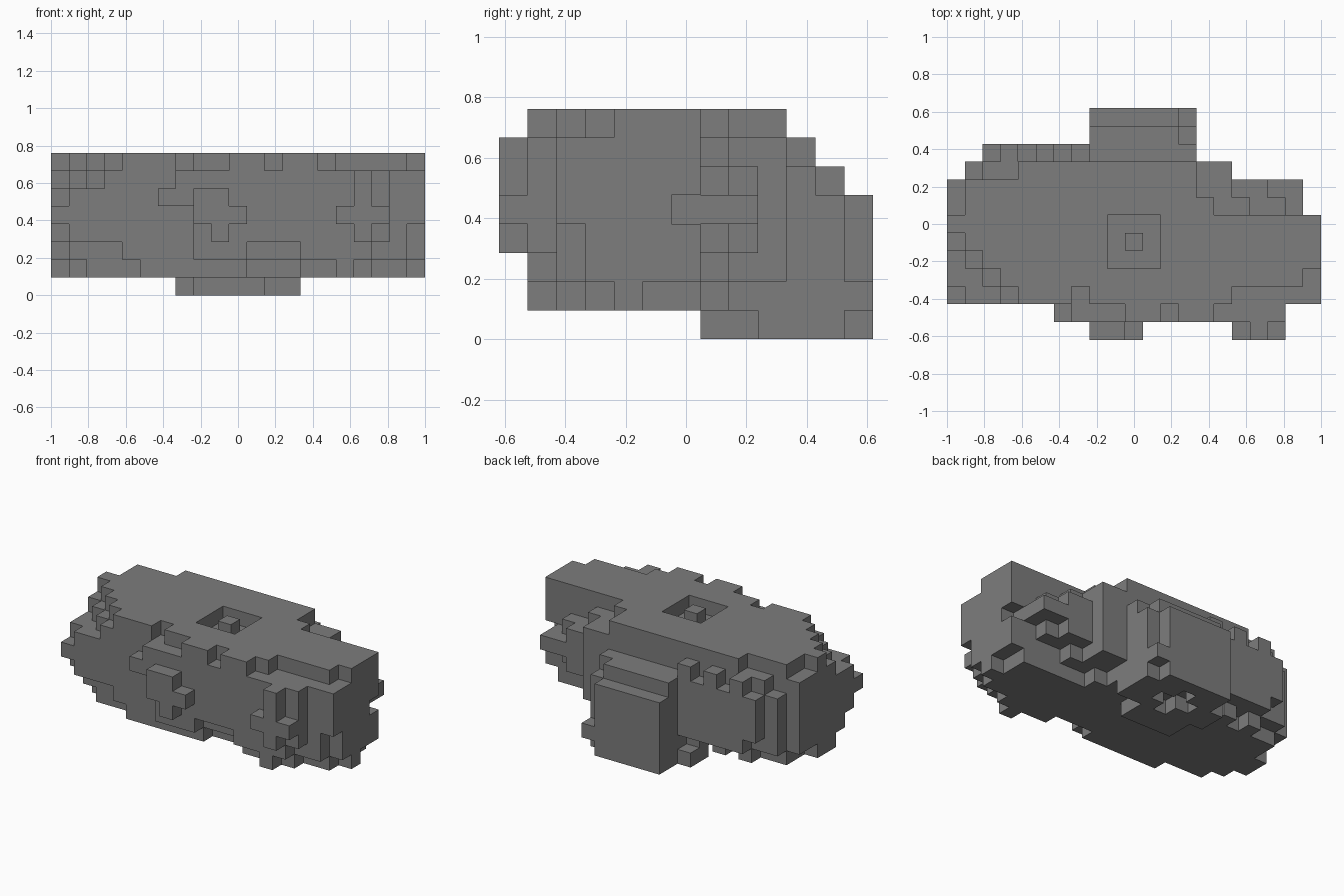
import bpy
import bmesh
from itertools import product
from mathutils import Vector

if "Cube" in bpy.data.objects:
    bpy.data.objects.remove(bpy.data.objects["Cube"])

UNIT = 2 / 21
ORIGIN = Vector((-1, -6.5 * UNIT, 0))
cells = set()


def block(x, y, z):
    """All cells in an inclusive box; each argument is a (first, last) pair."""
    return set(product(*(range(a, b + 1) for a, b in (x, y, z))))


def fill(*box):
    cells.update(block(*box))


def cut(*box):
    cells.difference_update(block(*box))


# main body, with a rear shelf and a stepped front
fill((0, 20), (2, 6), (1, 7))
fill((0, 19), (7, 8), (1, 7))
fill((1, 15), (9, 9), (1, 6))
fill((4, 13), (9, 9), (7, 7))
fill((2, 13), (10, 10), (2, 5))
fill((6, 18), (1, 1), (2, 6))
fill((10, 11), (1, 1), (7, 7))
fill((13, 14), (1, 1), (7, 7))


# diagonal steps at the corners, widest around mid height
def is_worn(x, y, z):
    spread = abs(z - 4)
    if x + y < spread + (3 if z > 5 else 2):
        return True
    if y > 6 and x > 27 - 2 * spread - min(y, 8):
        return True
    return x == 0 and y > 6 and spread > 2


cells = {c for c in cells if not is_worn(*c)}

# upper and lower edges of the front and right end
cut((16, 19), (2, 2), (7, 7))
cut((20, 20), (2, 3), (7, 7))
cut((20, 20), (2, 2), (2, 3))
cut((18, 20), (2, 2), (1, 1))
cut((20, 20), (3, 3), (1, 1))
cut((20, 20), (5, 6), (1, 1))
cut((20, 20), (6, 6), (4, 4))
cut((7, 7), (2, 2), (7, 7))
cut((6, 6), (1, 1), (6, 6))
cut((6, 7), (1, 1), (2, 4))
cut((11, 13), (1, 1), (2, 2))
cut((11, 13), (2, 2), (1, 1))
cut((18, 18), (1, 1), (2, 2))
cut((0, 4), (2, 2), (1, 1))
cut((2, 3), (2, 2), (2, 2))
fill((16, 16), (1, 1), (1, 1))

# ragged upper and lower rear edges
cut((1, 1), (9, 9), (1, 1))
cut((1, 1), (9, 9), (6, 6))
cut((2, 2), (10, 10), (2, 2))
for x in (2, 4, 6):
    cut((x, x), (9, 9), (1, 1))
    fill((x + 1, x + 1), (10, 10), (6, 6))

# small front knobs
for x in (9, 17):
    fill((x - 1, x + 1), (0, 0), (4, 4))
    fill((x, x), (0, 0), (3, 5))
fill((8, 8), (0, 0), (5, 5))
fill((17, 17), (0, 0), (6, 6))

# rear outcrop reaching the ground, and its foot slab
fill((8, 13), (10, 11), (1, 5))
cut((13, 13), (11, 11), (5, 5))
fill((8, 12), (12, 12), (0, 4))
fill((13, 13), (12, 12), (1, 1))
fill((7, 13), (9, 10), (0, 0))
fill((8, 13), (11, 11), (0, 0))
fill((8, 11), (7, 8), (0, 0))

# square pit with a centre peg on top, and a cross-shaped pit below
cut((9, 11), (4, 6), (7, 7))
fill((10, 10), (5, 5), (7, 7))
cut((10, 10), (9, 11), (0, 0))
cut((9, 11), (10, 10), (0, 0))

# skin the exposed sides of the cells
bm = bmesh.new()
for cell in sorted(cells):
    for axis, side in product(range(3), (0, 1)):
        step = [0, 0, 0]
        step[axis] = 1 if side else -1
        if tuple(a + b for a, b in zip(cell, step)) in cells:
            continue
        u, v = (axis + 1) % 3, (axis + 2) % 3
        loop = []
        for du, dv in ((0, 0), (1, 0), (1, 1), (0, 1)):
            p = Vector(cell)
            p[axis] += side
            p[u] += du
            p[v] += dv
            loop.append(bm.verts.new(ORIGIN + p * UNIT))
        bm.faces.new(loop if side else loop[::-1])
bmesh.ops.remove_doubles(bm, verts=bm.verts, dist=UNIT / 100)
mesh = bpy.data.meshes.new("blocky_rock")
bm.to_mesh(mesh)
bm.free()

# plain stone grey
stone = bpy.data.materials.new("stone_grey")
stone.use_nodes = True
grey = (0.205, 0.205, 0.205, 1)
stone.diffuse_color = grey
stone.node_tree.nodes["Principled BSDF"].inputs["Base Color"].default_value = grey
mesh.materials.append(stone)

rock = bpy.data.objects.new("blocky_rock", mesh)
bpy.context.collection.objects.link(rock)
